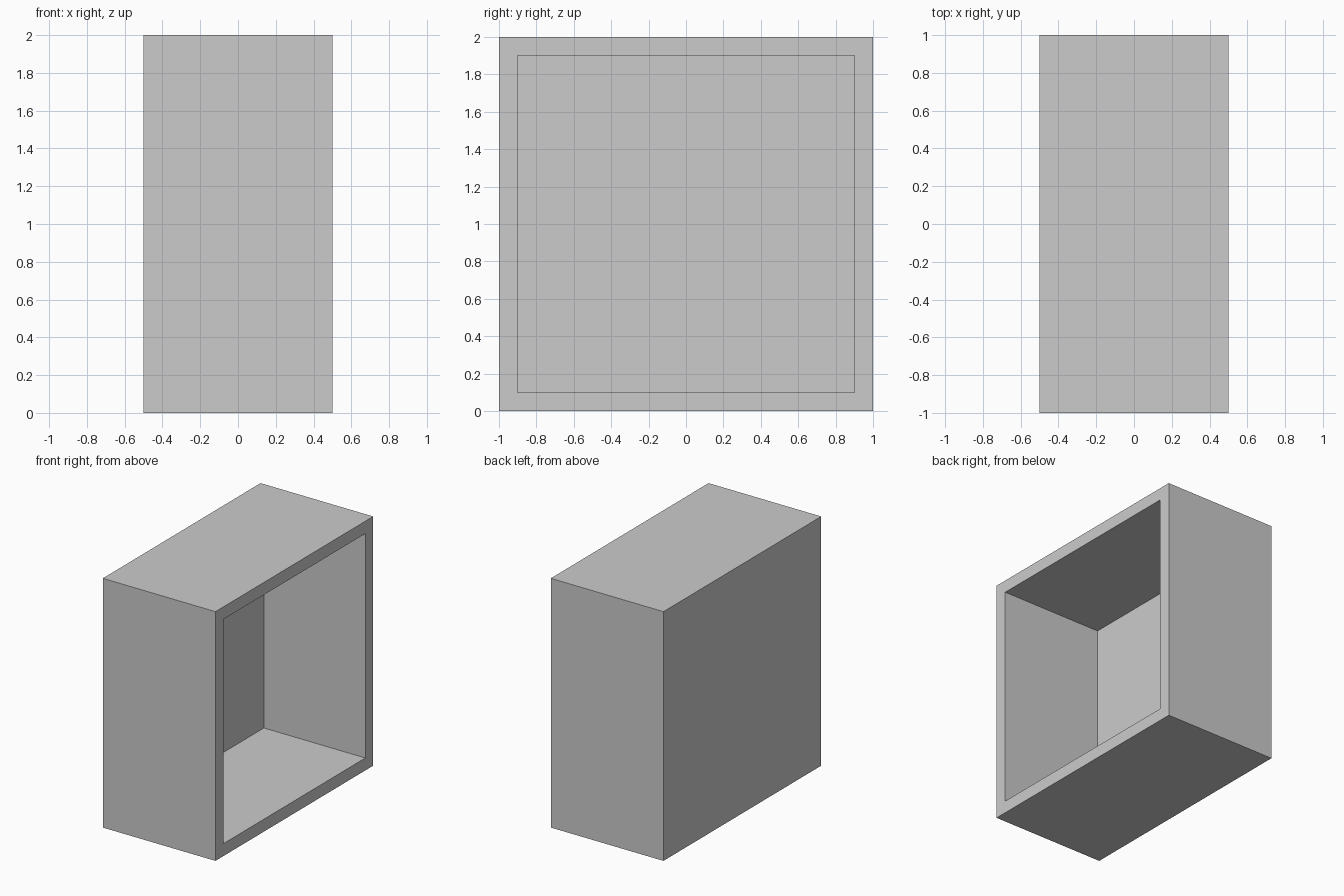
import bpy, bmesh
from mathutils import Matrix, Vector

if "Cube" in bpy.data.objects:
    bpy.data.objects.remove(bpy.data.objects["Cube"])

DEPTH, WIDTH, HEIGHT, WALL = 1.0, 2.0, 2.0, 0.1

# Solid outer block standing on z = 0
bm = bmesh.new()
bmesh.ops.create_cube(bm, size=1.0)
bm.transform(Matrix.Translation((0, 0, HEIGHT / 2)) @ Matrix.Diagonal((DEPTH, WIDTH, HEIGHT, 1)))
bm.normal_update()

# Rim around the open right side
opening = max(bm.faces, key=lambda f: f.calc_center_median().x)
bmesh.ops.inset_region(bm, faces=[opening], thickness=WALL, use_even_offset=True)

# Push the opening inwards to form the cavity, leaving a back panel
cavity = bmesh.ops.extrude_discrete_faces(bm, faces=[opening])["faces"][0]
bmesh.ops.translate(bm, verts=cavity.verts, vec=Vector((-(DEPTH - WALL), 0, 0)))
bmesh.ops.recalc_face_normals(bm, faces=bm.faces)

mesh = bpy.data.meshes.new("open_box")
bm.to_mesh(mesh)
bm.free()
bpy.context.collection.objects.link(bpy.data.objects.new("open_box", mesh))
